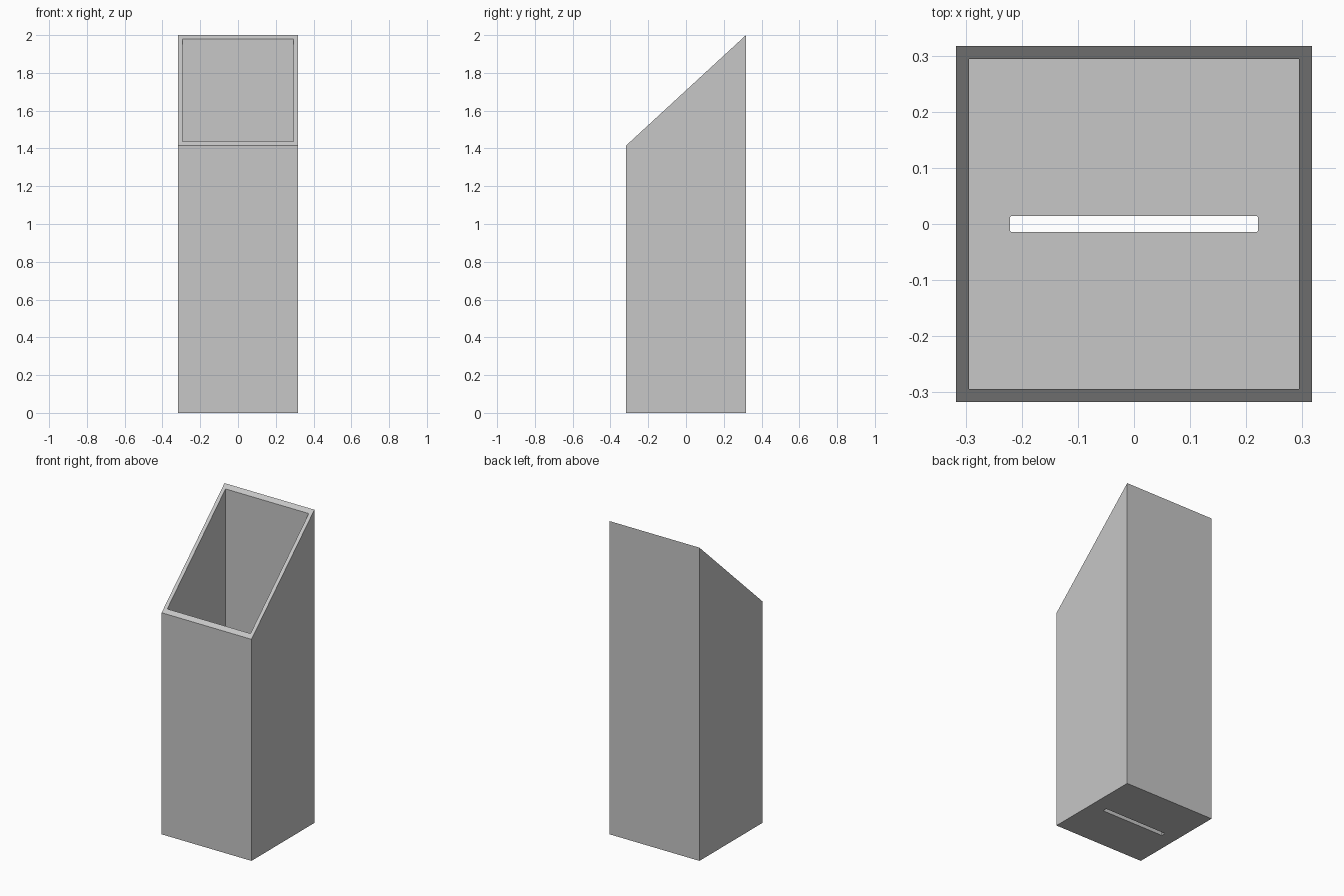
import bpy
import bmesh

if "Cube" in bpy.data.objects:
    bpy.data.objects.remove(bpy.data.objects["Cube"], do_unlink=True)

HALF = 0.3175      # outer half width
WALL = 0.0235      # sheet thickness
FRONT_Z = 1.415    # rim height at the front
BACK_Z = 2.0       # rim height at the back

grey = bpy.data.materials.new("light_grey")
grey.use_nodes = True
colour = (0.57, 0.57, 0.57, 1)
grey.diffuse_color = colour
grey.node_tree.nodes["Principled BSDF"].inputs["Base Color"].default_value = colour


def box(name, half_x, half_y, bottom, front_top, back_top, corner=0):
    """Upright box whose top may slope from front to back."""
    bm = bmesh.new()
    bmesh.ops.create_cube(bm, size=2)
    for v in bm.verts:
        top = back_top if v.co.y > 0 else front_top
        v.co = (v.co.x * half_x, v.co.y * half_y, top if v.co.z > 0 else bottom)
    if corner:
        upright = [e for e in bm.edges
                   if abs(e.verts[0].co.z - e.verts[1].co.z) > 0.01]
        bmesh.ops.bevel(bm, geom=upright, offset=corner, segments=3,
                        profile=0.5, affect='EDGES')
    bmesh.ops.recalc_face_normals(bm, faces=bm.faces)
    mesh = bpy.data.meshes.new(name)
    bm.to_mesh(mesh)
    bm.free()
    mesh.materials.append(grey)
    obj = bpy.data.objects.new(name, mesh)
    bpy.context.collection.objects.link(obj)
    return obj


def cut(target, cutter):
    """Subtract the cutter and remove it."""
    cutter.hide_render = True
    mod = target.modifiers.new("cut", 'BOOLEAN')
    mod.operation = 'DIFFERENCE'
    mod.solver = 'EXACT'
    mod.object = cutter
    bpy.context.view_layer.objects.active = target
    bpy.ops.object.modifier_apply(modifier=mod.name)
    bpy.data.objects.remove(cutter, do_unlink=True)


# Square tube with a slanted open top
bin_body = box("bin_body", HALF, HALF, 0, FRONT_Z, BACK_Z)

# Hollow interior
inner = HALF - WALL
cut(bin_body, box("cavity_cutter", inner, inner, WALL, 2.5, 2.5))

# Narrow drain slot through the floor
cut(bin_body, box("slot_cutter", 0.221, 0.0143, -0.1, 0.1, 0.1, corner=0.003))
